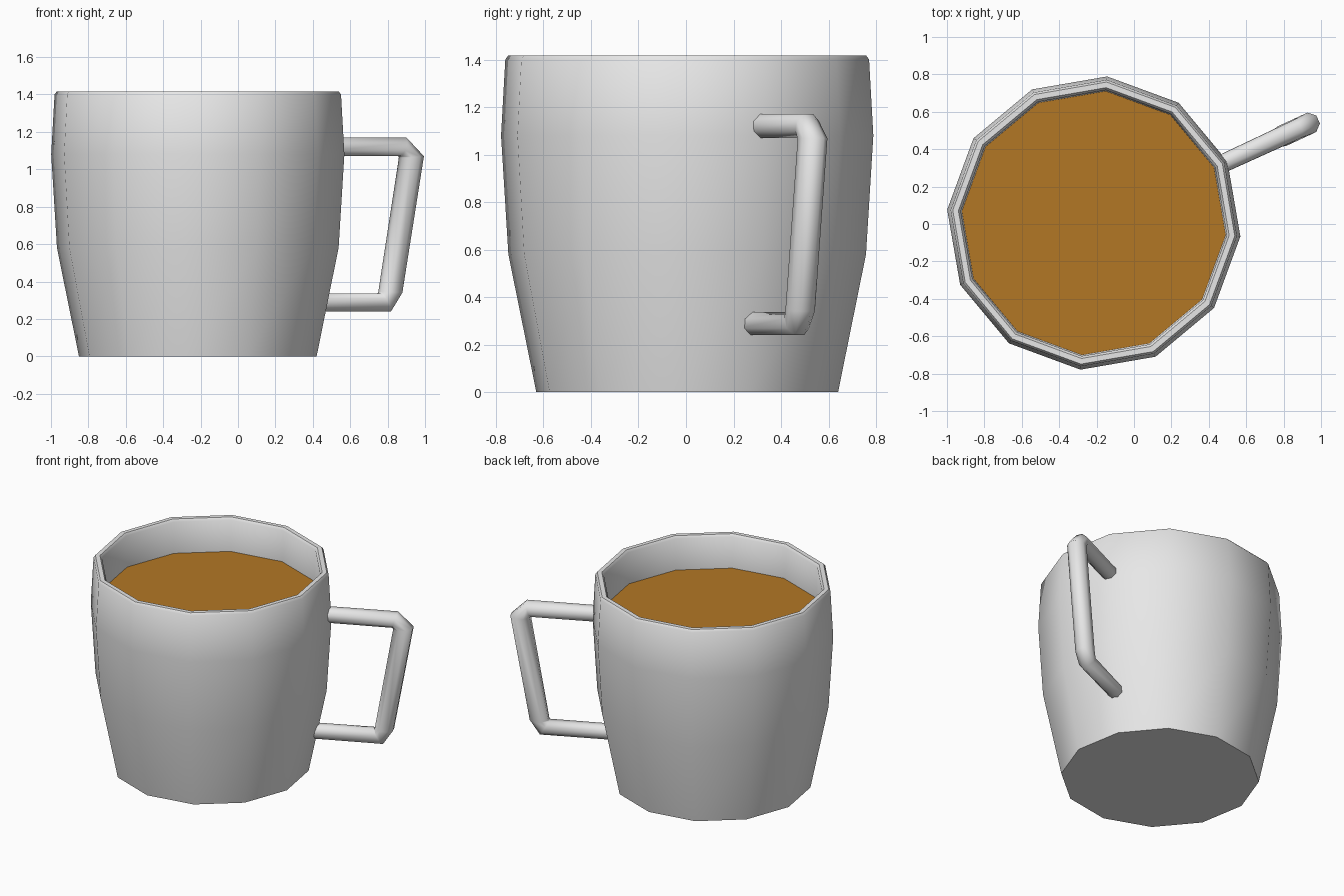
import bpy, bmesh, math
from mathutils import Vector

if "Cube" in bpy.data.objects:
    bpy.data.objects.remove(bpy.data.objects["Cube"], do_unlink=True)

CENTRE = Vector((-0.215, 0.005, 0))   # axis of the cup
TURN = math.radians(-5.2)             # turn of the twelve-sided cup
ARM = TURN + math.radians(30)         # the handle sits on a cup corner


def material(name, rgb):
    mat = bpy.data.materials.new(name)
    mat.use_nodes = True
    mat.diffuse_color = (*rgb, 1)
    bsdf = mat.node_tree.nodes["Principled BSDF"]
    bsdf.inputs["Base Color"].default_value = (*rgb, 1)
    bsdf.inputs["Roughness"].default_value = 0.5
    return mat


def loft(name, rings, mat, cap_start=True, cap_end=True, angle=50):
    """Skin a list of point rings into one smooth-shaded object."""
    bm = bmesh.new()
    loops = [[bm.verts.new(p) for p in ring] for ring in rings]
    for a, b in zip(loops, loops[1:]):
        n = len(a)
        for i in range(n):
            j = (i + 1) % n
            bm.faces.new((a[i], a[j], b[j], b[i]))
    if cap_start:
        bm.faces.new(loops[0])
    if cap_end:
        bm.faces.new(loops[-1])
    bmesh.ops.recalc_face_normals(bm, faces=bm.faces)
    mesh = bpy.data.meshes.new(name)
    bm.to_mesh(mesh)
    bm.free()
    mesh.materials.append(mat)
    obj = bpy.data.objects.new(name, mesh)
    bpy.context.collection.objects.link(obj)
    bpy.ops.object.select_all(action='DESELECT')
    obj.select_set(True)
    bpy.context.view_layer.objects.active = obj
    bpy.ops.object.shade_smooth_by_angle(angle=math.radians(angle))
    return obj


def cup_ring(r, z, sides=12):
    angles = [TURN + math.tau * i / sides for i in range(sides)]
    return [CENTRE + Vector((r * math.cos(a), r * math.sin(a), z)) for a in angles]


def tube_ring(inner, outer, half_width, sides=8):
    """Octagon between two (reach, height) points in the handle's plane."""
    out = Vector((math.cos(ARM), math.sin(ARM), 0))
    side = Vector((-math.sin(ARM), math.cos(ARM), 0))
    p, q = (CENTRE + out * s + Vector((0, 0, z)) for s, z in (inner, outer))
    grow = 1 / math.cos(math.pi / sides)
    points = []
    for i in range(sides):
        a = math.tau * (i + 0.5) / sides
        points.append((p + q) / 2 + (q - p) / 2 * math.cos(a) * grow
                      + side * half_width * math.sin(a) * grow)
    return points


ceramic = material("grey ceramic", (0.8, 0.8, 0.8))
coffee = material("brown coffee", (0.45, 0.185, 0.018))

# Cup: outside wall, bevelled rim, inside wall
profile = [(0.638, 0), (0.756, 0.58), (0.787, 1.08), (0.769, 1.40),
           (0.757, 1.416), (0.727, 1.416), (0.714, 1.40), (0.708, 1.18)]
loft("cup_body", [cup_ring(r, z) for r, z in profile], ceramic, cap_end=False)

# Drink surface, facing up
drink = loft("drink_surface", [cup_ring(0.708, 1.175), cup_ring(0.708, 1.18)],
             coffee, angle=30)

# Handle: one bent tube with chamfered outer corners
handle = [((0.74, 1.07), (0.74, 1.17), 0.048),
          ((1.19, 1.07), (1.219, 1.17), 0.052),
          ((1.195, 1.062), (1.321, 1.07), 0.057),
          ((1.074, 0.345), (1.194, 0.34), 0.057),
          ((1.069, 0.337), (1.128, 0.24), 0.052),
          ((0.62, 0.337), (0.62, 0.24), 0.048)]
loft("handle", [tube_ring(*ring) for ring in handle], ceramic)
